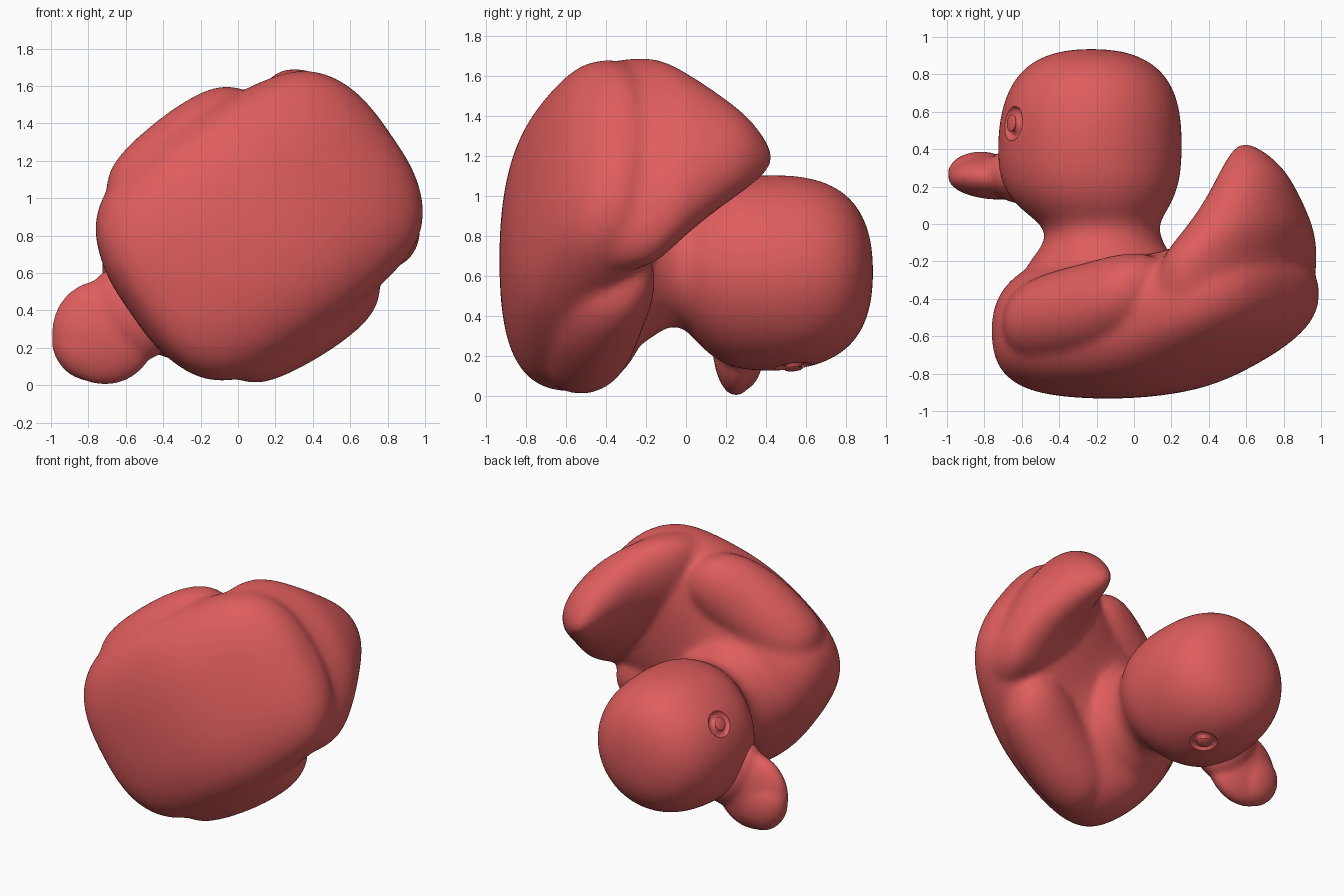
import bpy, bmesh, math
from mathutils import Matrix, Vector

cube = bpy.data.objects.get("Cube")
if cube:
    bpy.data.objects.remove(cube, do_unlink=True)

# Local axes: X to the tail, Y to the side, Z to the crown; the toy lies on its side
PLACE = Matrix(((0.82, 0.57, 0, 0.1), (0, 0, 1, 0), (0.57, -0.82, 0, 0.85), (0, 0, 0, 1)))
SEG = 32
TURN = [(math.cos(math.tau * i / SEG), math.sin(math.tau * i / SEG)) for i in range(SEG)]

red = bpy.data.materials.new("soft red")
red.use_nodes = True
colour = (0.74, 0.11, 0.11, 1)
red.diffuse_color = colour
red.node_tree.nodes["Principled BSDF"].inputs["Base Color"].default_value = colour


def spow(a, p):
    return math.copysign(abs(a) ** p, a)


def loft(bm, rings):
    """Skin a list of point rings and close both ends."""
    rows = [[bm.verts.new(p) for p in ring] for ring in rings]
    for a, b in zip(rows, rows[1:]):
        for i in range(SEG):
            j = (i + 1) % SEG
            bm.faces.new((a[i], a[j], b[j], b[i]))
    for row in (rows[0], rows[-1]):
        mid = bm.verts.new(sum((v.co for v in row), Vector()) / SEG)
        for i in range(SEG):
            bm.faces.new((row[i], row[(i + 1) % SEG], mid))


def ellipsoid(bm, centre, radii):
    m = Matrix.Translation(centre) @ Matrix.Diagonal((*radii, 1))
    bmesh.ops.create_uvsphere(bm, u_segments=SEG, v_segments=20, radius=1, matrix=m)


def finish(bm, name):
    bm.transform(PLACE)
    bmesh.ops.recalc_face_normals(bm, faces=bm.faces)
    mesh = bpy.data.meshes.new(name)
    bm.to_mesh(mesh)
    bm.free()
    mesh.materials.append(red)
    obj = bpy.data.objects.new(name, mesh)
    bpy.context.collection.objects.link(obj)
    return obj


def apply_all(obj):
    bpy.ops.object.select_all(action='DESELECT')
    obj.select_set(True)
    bpy.context.view_layer.objects.active = obj
    for mod in list(obj.modifiers):
        bpy.ops.object.modifier_apply(modifier=mod.name)
    bpy.ops.object.shade_smooth_by_angle(angle=math.radians(50))


def fuse(obj, voxel, rounds):
    """Melt overlapping shells into one soft skin."""
    sub = obj.modifiers.new("round", 'SUBSURF')
    sub.levels = 2
    rem = obj.modifiers.new("fuse", 'REMESH')
    rem.mode = 'VOXEL'
    rem.voxel_size = voxel
    rem.use_smooth_shade = True
    smooth = obj.modifiers.new("soften", 'SMOOTH')
    smooth.factor = 0.5
    smooth.iterations = rounds
    apply_all(obj)


# Body: position, half width, bottom, top
SECTIONS = [
    (-0.82, 0.20, -0.68, -0.44), (-0.77, 0.41, -0.83, -0.31), (-0.67, 0.56, -0.90, -0.21),
    (-0.50, 0.65, -0.93, -0.16), (-0.25, 0.67, -0.94, -0.15), (0.0, 0.67, -0.92, -0.17),
    (0.20, 0.66, -0.88, -0.13), (0.40, 0.64, -0.80, -0.08), (0.58, 0.60, -0.71, -0.10),
    (0.70, 0.54, -0.63, -0.13), (0.79, 0.44, -0.55, -0.17), (0.85, 0.30, -0.46, -0.22),
    (0.87, 0.15, -0.40, -0.27),
]


def section(u, w, low, high):
    mid = (low + high) / 2
    ring = []
    for c, s in TURN:
        k = 2.2 if s > 0 else 2.6
        ring.append((u, w * spow(c, 2 / k), mid + (high - mid) * spow(s, 2 / k)))
    return ring


bm = bmesh.new()
loft(bm, [section(*s) for s in SECTIONS])

# Upright shapes: height, centre along the body, half length, half width
TAIL = [
    (0.43, 0.60, 0.02, 0.03), (0.40, 0.615, 0.07, 0.095), (0.30, 0.655, 0.15, 0.21),
    (0.15, 0.66, 0.19, 0.34), (0.0, 0.64, 0.24, 0.47), (-0.10, 0.60, 0.26, 0.565),
    (-0.20, 0.56, 0.28, 0.62), (-0.40, 0.51, 0.33, 0.62), (-0.65, 0.45, 0.28, 0.52),
]
HEAD = [
    (0.935, -0.40, 0.08, 0.08), (0.915, -0.40, 0.22, 0.22), (0.85, -0.40, 0.35, 0.35),
    (0.74, -0.40, 0.44, 0.44), (0.59, -0.405, 0.487, 0.487), (0.42, -0.41, 0.50, 0.495),
    (0.24, -0.41, 0.495, 0.48), (0.11, -0.39, 0.43, 0.42), (0.025, -0.36, 0.34, 0.34),
    (-0.04, -0.325, 0.295, 0.31), (-0.13, -0.32, 0.33, 0.34), (-0.25, -0.33, 0.44, 0.44),
    (-0.45, -0.33, 0.44, 0.44),
]
for shape in (TAIL, HEAD):
    loft(bm, [[(u + a * c, b * s, h) for c, s in TURN] for h, u, a, b in shape])

# Wings: position, half width, half height, height of the centre
WING = [
    (-0.57, 0.08, 0.08, -0.53), (-0.53, 0.17, 0.17, -0.53), (-0.43, 0.235, 0.23, -0.52),
    (-0.25, 0.27, 0.25, -0.49), (-0.05, 0.285, 0.26, -0.46), (0.12, 0.28, 0.25, -0.41),
    (0.26, 0.25, 0.22, -0.37), (0.35, 0.18, 0.16, -0.34), (0.40, 0.08, 0.07, -0.32),
]
for side in (-1, 1):
    loft(bm, [[(u, side * (0.49 + w * c), z + h * s) for c, s in TURN] for u, w, h, z in WING])
bmesh.ops.recalc_face_normals(bm, faces=bm.faces)
body = finish(bm, "body_and_head")
fuse(body, 0.02, 16)

# Eye sockets: a ring groove on each side of the head
EYE = math.radians(65)


def eye_matrix(side):
    out = Vector((-math.cos(EYE), side * math.sin(EYE), 0.1)).normalized()
    spot = Vector((-0.408, 0, 0.49)) + out * 0.49
    return Matrix.Translation(spot) @ out.to_track_quat('Z', 'Y').to_matrix().to_4x4()


def ring(bm, matrix, major, minor):
    rows = []
    for c, s in TURN:
        row = []
        for j in range(12):
            b = math.tau * j / 12
            r = major + minor * math.cos(b)
            row.append(bm.verts.new(matrix @ Vector((r * c, r * s, minor * math.sin(b)))))
        rows.append(row)
    for i in range(SEG):
        p, q = rows[i], rows[(i + 1) % SEG]
        for j in range(12):
            k = (j + 1) % 12
            bm.faces.new((p[j], q[j], q[k], p[k]))


bm = bmesh.new()
for side in (-1, 1):
    ring(bm, eye_matrix(side), 0.066, 0.03)
cutter = finish(bm, "eye_groove_cutter")
cutter.hide_render = True
cut = body.modifiers.new("eye grooves", 'BOOLEAN')
cut.operation = 'DIFFERENCE'
cut.object = cutter
apply_all(body)
bpy.data.objects.remove(cutter, do_unlink=True)

# Eyes: a low bead in each groove
for side, name in ((-1, "right_eye"), (1, "left_eye")):
    bm = bmesh.new()
    m = eye_matrix(side) @ Matrix.Diagonal((0.046, 0.046, 0.01, 1))
    bmesh.ops.create_uvsphere(bm, u_segments=24, v_segments=12, radius=1, matrix=m)
    apply_all(finish(bm, name))

# Beak: flat round bill with a blunt lip and a thicker root
bm = bmesh.new()
ellipsoid(bm, (-0.995, 0, 0.25), (0.28, 0.285, 0.12))
ellipsoid(bm, (-1.12, 0, 0.268), (0.17, 0.20, 0.12))
ellipsoid(bm, (-0.82, 0, 0.265), (0.20, 0.27, 0.16))
fuse(finish(bm, "beak"), 0.015, 14)
